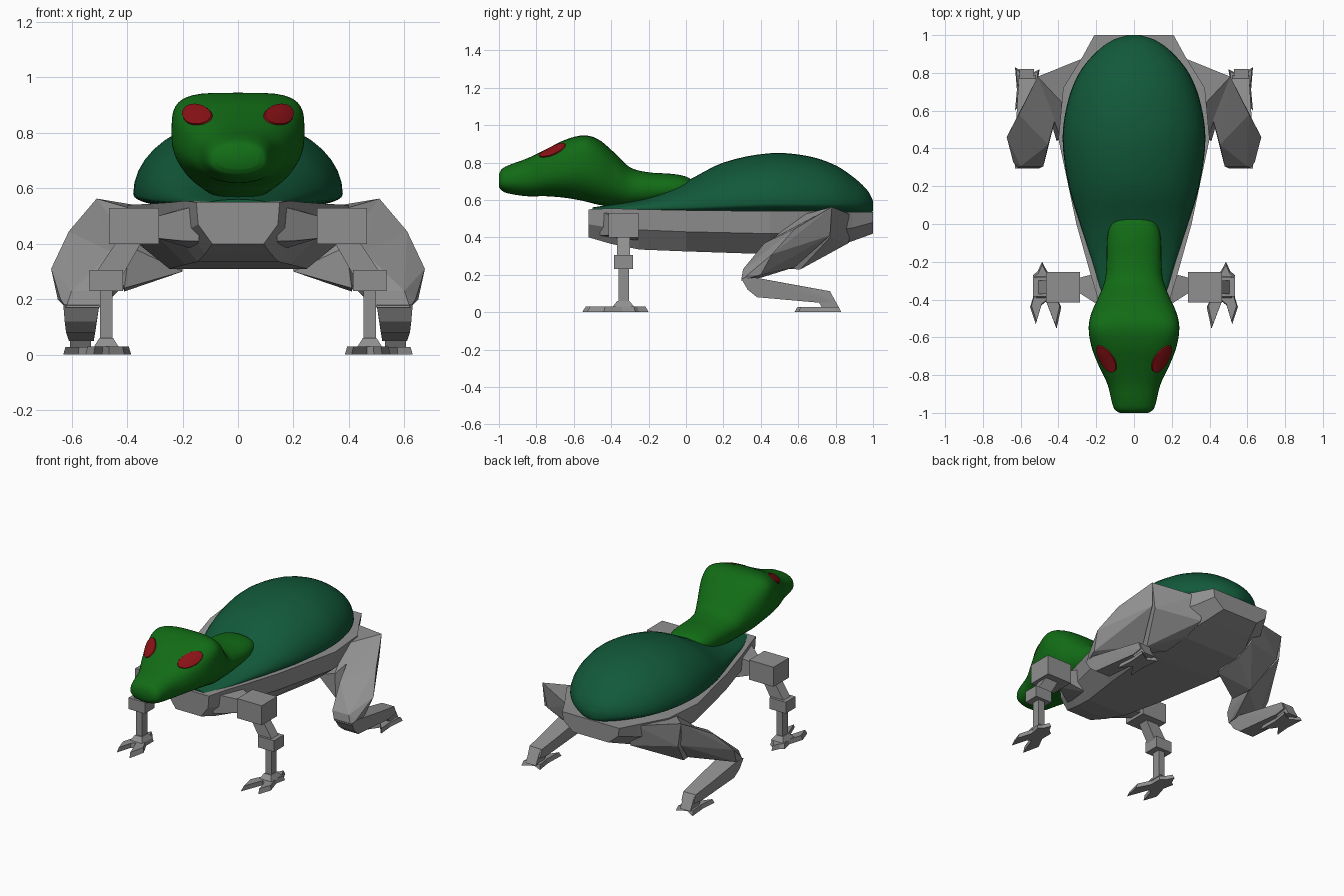
import bpy, bmesh, math
from mathutils import Vector
from mathutils.bvhtree import BVHTree


def material(name, rgb):
    m = bpy.data.materials.new(name)
    m.diffuse_color = (*rgb, 1)
    return m


GREY = material("grey", (0.28, 0.28, 0.28))
LEAF = material("leaf_green", (0.006, 0.15, 0.008))
PINE = material("dark_green", (0.006, 0.1, 0.042))
RED = material("red", (0.25, 0.006, 0.008))


def finish(bm, name, mat, smooth=False, mirror=False):
    bmesh.ops.recalc_face_normals(bm, faces=bm.faces[:])
    me = bpy.data.meshes.new(name)
    bm.to_mesh(me)
    bm.free()
    ob = bpy.data.objects.new(name, me)
    bpy.context.collection.objects.link(ob)
    me.materials.append(mat)
    if smooth:
        bpy.ops.object.select_all(action='DESELECT')
        ob.select_set(True)
        bpy.context.view_layer.objects.active = ob
        bpy.ops.object.shade_smooth_by_angle(angle=math.radians(50))
    if mirror:
        ob.modifiers.new("mirror", 'MIRROR').use_mirror_merge = False
    return ob


def loft(rings):
    bm = bmesh.new()
    vs = [[bm.verts.new(p) for p in r] for r in rings]
    n = len(vs[0])
    for a, b in zip(vs, vs[1:]):
        for i in range(n):
            j = (i + 1) % n
            bm.faces.new((a[i], a[j], b[j], b[i]))
    bm.faces.new(vs[0])
    bm.faces.new(vs[-1][::-1])
    return bm


def refine(rows, steps):
    """Smooth cubic interpolation of station rows (first column is y)."""
    def slope(i, k):
        a, b = rows[max(i - 1, 0)], rows[min(i + 1, len(rows) - 1)]
        return (b[k] - a[k]) / (b[0] - a[0])
    out = []
    for i in range(len(rows) - 1):
        a, b = rows[i], rows[i + 1]
        h = b[0] - a[0]
        for s in range(steps):
            t = s / steps
            row = [a[0] + h * t]
            for k in range(1, len(a)):
                row.append((2*t**3 - 3*t*t + 1) * a[k] + (t**3 - 2*t*t + t) * h * slope(i, k)
                           + (3*t*t - 2*t**3) * b[k] + (t**3 - t*t) * h * slope(i + 1, k))
            out.append(row)
    return out + [list(rows[-1])]


def round_ring(y, w, zt, zb, zc, n, count=40):
    """Superelliptic cross-section; n sets how boxy the upper half is."""
    pts = []
    for i in range(count):
        a = 2 * math.pi * i / count
        c, s = math.cos(a), math.sin(a)
        e = n if s > 0 else 2.2
        x = math.copysign(abs(c) ** (2 / e), c) * w
        z = math.copysign(abs(s) ** (2 / e), s)
        pts.append((x, y, zc + z * (zt - zc if s > 0 else zc - zb)))
    return pts


def hull(bm, pts):
    vs = [bm.verts.new(p) for p in pts]
    r = bmesh.ops.convex_hull(bm, input=vs)
    loose = {v for v in r["geom_interior"] + r["geom_unused"] if isinstance(v, bmesh.types.BMVert)}
    bmesh.ops.delete(bm, geom=list(loose), context='VERTS')


def box(bm, x0, x1, y0, y1, z0, z1):
    hull(bm, [(x, y, z) for x in (x0, x1) for y in (y0, y1) for z in (z0, z1)])


def paw(bm, outline, height, shrink):
    """Clawed foot: flat outline with a slightly smaller top."""
    cx = sum(p[0] for p in outline) / len(outline)
    cy = sum(p[1] for p in outline) / len(outline)
    lo = [bm.verts.new((x, y, 0)) for x, y in outline]
    hi = [bm.verts.new((cx + (x - cx) * shrink, cy + (y - cy) * shrink, height)) for x, y in outline]
    bm.faces.new(lo[::-1])
    bm.faces.new(hi)
    for i in range(len(lo)):
        j = (i + 1) % len(lo)
        bm.faces.new((lo[i], lo[j], hi[j], hi[i]))


# Faceted body: y, half width, top, middle, bottom
body = [(-0.52, 0.15, 0.55, 0.47, 0.40), (-0.40, 0.19, 0.555, 0.45, 0.365),
        (-0.25, 0.235, 0.55, 0.44, 0.335), (0.0, 0.305, 0.545, 0.43, 0.325),
        (0.45, 0.40, 0.54, 0.42, 0.31), (0.72, 0.375, 0.54, 0.43, 0.32),
        (0.89, 0.27, 0.535, 0.45, 0.38), (1.0, 0.21, 0.535, 0.48, 0.42)]
finish(loft([[(-w, y, t), (-w * 0.96, y, m), (-w * 0.62, y, b),
              (w * 0.62, y, b), (w * 0.96, y, m), (w, y, t)] for y, w, t, m, b in body]),
       "body", GREY)

# Domed shell: y, half width, top, bottom, middle, boxiness
shell = [(-0.50, 0.11, 0.56, 0.53, 0.545, 2), (-0.38, 0.165, 0.58, 0.52, 0.55, 2),
         (-0.2, 0.22, 0.62, 0.52, 0.555, 2), (0, 0.285, 0.70, 0.52, 0.56, 2),
         (0.2, 0.345, 0.80, 0.52, 0.57, 2), (0.45, 0.378, 0.85, 0.52, 0.58, 2),
         (0.65, 0.35, 0.835, 0.52, 0.58, 2), (0.8, 0.29, 0.785, 0.52, 0.58, 2),
         (0.91, 0.2, 0.71, 0.52, 0.58, 2), (0.975, 0.11, 0.645, 0.525, 0.58, 2),
         (1.0, 0.03, 0.595, 0.54, 0.57, 2)]
finish(loft([round_ring(*r) for r in refine(shell, 4)]), "shell", PINE, smooth=True)

# Head and neck
head = [(-1.0, 0.075, 0.74, 0.67, 0.70, 2.5), (-0.985, 0.10, 0.765, 0.65, 0.70, 2.5),
        (-0.95, 0.115, 0.785, 0.635, 0.705, 2.4), (-0.85, 0.14, 0.822, 0.62, 0.72, 2.5),
        (-0.75, 0.187, 0.87, 0.62, 0.745, 2.8), (-0.65, 0.225, 0.92, 0.612, 0.77, 3.3),
        (-0.55, 0.24, 0.945, 0.595, 0.79, 4), (-0.47, 0.225, 0.925, 0.575, 0.77, 3.2),
        (-0.38, 0.185, 0.85, 0.562, 0.72, 2.5), (-0.3, 0.155, 0.775, 0.56, 0.67, 2.2),
        (-0.2, 0.145, 0.748, 0.57, 0.66, 2.2), (-0.08, 0.142, 0.74, 0.6, 0.66, 2.2),
        (0.0, 0.12, 0.725, 0.63, 0.67, 2.2), (0.04, 0.07, 0.70, 0.655, 0.675, 2.2),
        (0.05, 0.02, 0.685, 0.665, 0.675, 2.2)]
bm = loft([round_ring(*r) for r in refine(head, 5)])
bmesh.ops.recalc_face_normals(bm, faces=bm.faces[:])
tree = BVHTree.FromBMesh(bm)
finish(bm, "head", LEAF, smooth=True)

# Eyes: thin oval plates projected on the head
long_axis = Vector((0.10, 0.13, 0.07)).normalized()
out = Vector((0.5, -0.6, 0.6))
out = (out - long_axis * out.dot(long_axis)).normalized()
short_axis = out.cross(long_axis)
bm = bmesh.new()


def on_head(r, a):
    p = Vector((0.148, -0.713, 0.865)) + long_axis * (0.085 * r * math.cos(a)) \
        + short_axis * (0.045 * r * math.sin(a))
    hit = tree.ray_cast(p + out * 0.3, -out)[0] or p
    return hit + out * (0.007 if r < 1 else -0.002)


mid = bm.verts.new(on_head(0, 0))
rings = [[bm.verts.new(on_head(r, 2 * math.pi * i / 24)) for i in range(24)]
         for r in (0.3, 0.6, 0.85, 0.96, 1.0)]
for i in range(24):
    j = (i + 1) % 24
    bm.faces.new((mid, rings[0][i], rings[0][j]))
    for a, b in zip(rings, rings[1:]):
        bm.faces.new((a[i], b[i], b[j], a[j]))
finish(bm, "eyes", RED, smooth=True, mirror=True)

# Front legs: shoulder wedge, shoulder box, upper arm, elbow, forearm, hand
bm = bmesh.new()
hull(bm, [(0.14, -0.46, 0.54), (0.16, -0.25, 0.54), (0.14, -0.46, 0.41), (0.16, -0.25, 0.38),
          (0.20, -0.42, 0.51), (0.20, -0.42, 0.41), (0.29, -0.365, 0.50), (0.29, -0.285, 0.50),
          (0.29, -0.365, 0.42), (0.29, -0.285, 0.42)])
box(bm, 0.285, 0.465, -0.415, -0.255, 0.40, 0.53)
hull(bm, [(x, y, z) for y in (-0.37, -0.30)
          for x, z in ((0.34, 0.42), (0.43, 0.42), (0.42, 0.28), (0.51, 0.30))])
box(bm, 0.415, 0.535, -0.385, -0.283, 0.23, 0.305)
box(bm, 0.453, 0.497, -0.36, -0.305, 0.03, 0.24)
hull(bm, [(0.475 + sx * r, -0.335 + sy * r * 1.3, z) for sx in (-1, 1) for sy in (-1, 1)
          for r, z in ((0.025, 0.06), (0.045, 0.028))])
paw(bm, [(0.487, -0.20), (0.51, -0.25), (0.535, -0.27), (0.52, -0.34), (0.55, -0.44),
         (0.52, -0.53), (0.49, -0.43), (0.465, -0.41), (0.41, -0.555), (0.385, -0.44),
         (0.43, -0.35), (0.43, -0.27), (0.46, -0.25)], 0.03, 0.9)
finish(bm, "front_legs", GREY, mirror=True)

# Back legs: hip, thigh, shin, ankle, foot
bm = bmesh.new()
hull(bm, [(0.2, 0.89, 0.51), (0.2, 0.87, 0.37), (0.25, 0.885, 0.52), (0.36, 0.62, 0.52),
          (0.51, 0.78, 0.563), (0.48, 0.77, 0.40), (0.41, 0.61, 0.228), (0.41, 0.44, 0.24),
          (0.2, 0.55, 0.30), (0.39, 0.46, 0.39), (0.2, 0.75, 0.32)])
hull(bm, [(0.51, 0.78, 0.563), (0.50, 0.77, 0.41), (0.61, 0.58, 0.445), (0.674, 0.46, 0.31),
          (0.65, 0.40, 0.2), (0.64, 0.33, 0.20), (0.60, 0.305, 0.23), (0.48, 0.305, 0.23),
          (0.50, 0.295, 0.17), (0.62, 0.295, 0.17), (0.455, 0.42, 0.37), (0.40, 0.62, 0.48),
          (0.42, 0.58, 0.24), (0.46, 0.43, 0.22), (0.49, 0.37, 0.175)])
hull(bm, [(x, y, z) for a, b, y, z in ((0.50, 0.63, 0.295, 0.18), (0.50, 0.63, 0.37, 0.185),
                                      (0.51, 0.625, 0.33, 0.12), (0.515, 0.62, 0.38, 0.08),
                                      (0.51, 0.62, 0.61, 0.14), (0.52, 0.61, 0.77, 0.112),
                                      (0.52, 0.61, 0.72, 0.05), (0.52, 0.61, 0.79, 0.06))
          for x in (a, b)])
hull(bm, [(x, y, z) for x in (0.53, 0.605)
          for y, z in ((0.70, 0.07), (0.77, 0.112), (0.82, 0.02), (0.73, 0.02))])
paw(bm, [(0.50, 0.82), (0.56, 0.79), (0.63, 0.83), (0.62, 0.71), (0.63, 0.60),
         (0.575, 0.67), (0.51, 0.58), (0.515, 0.71)], 0.028, 0.88)
finish(bm, "back_legs", GREY, mirror=True)
